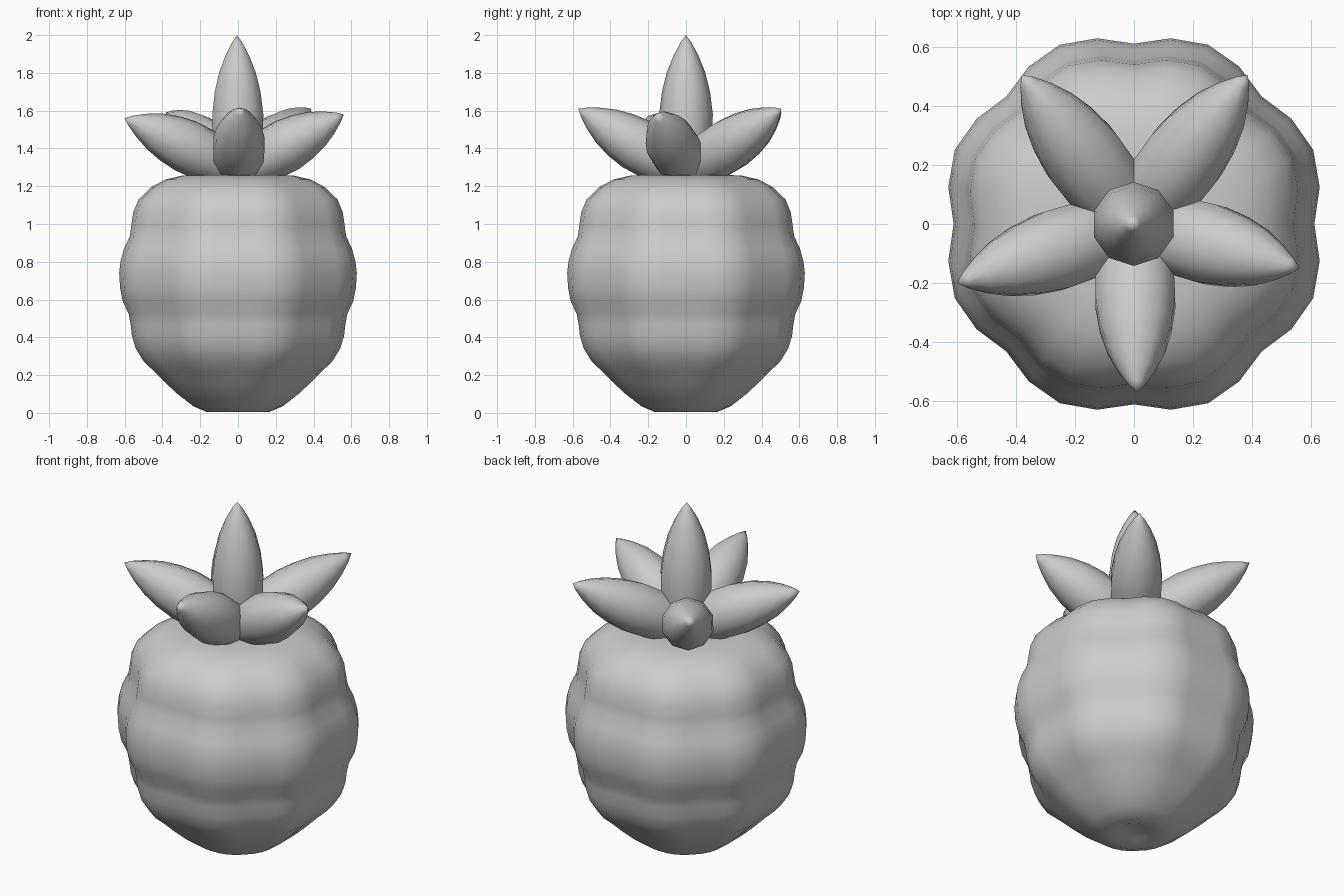
import bpy, bmesh, math
from mathutils import Vector

if "Cube" in bpy.data.objects:
    bpy.data.objects.remove(bpy.data.objects["Cube"])


def make_object(name, rings, start, end):
    """Skin a list of vertex rings and close both ends with a fan."""
    bm = bmesh.new()
    loops = [[bm.verts.new(p) for p in ring] for ring in rings]
    n = len(loops[0])
    for a, b in zip(loops, loops[1:]):
        for i in range(n):
            j = (i + 1) % n
            bm.faces.new((a[i], a[j], b[j], b[i]))
    for tip, loop in ((start, loops[0]), (end, loops[-1])):
        v = bm.verts.new(tip)
        for i in range(n):
            bm.faces.new((v, loop[i], loop[(i + 1) % n]))
    bmesh.ops.recalc_face_normals(bm, faces=bm.faces)
    for f in bm.faces:
        f.smooth = True
    me = bpy.data.meshes.new(name)
    bm.to_mesh(me)
    bm.free()
    ob = bpy.data.objects.new(name, me)
    bpy.context.collection.objects.link(ob)
    return ob


# Fruit body: stacked bulging bands, each split into eight lobes
profile = [(0.07, 0.02), (0.11, 0.004), (0.17, 0.006), (0.24, 0.035),
           (0.33, 0.10), (0.41, 0.17), (0.462, 0.22), (0.52, 0.27),
           (0.565, 0.34), (0.587, 0.41), (0.594, 0.47), (0.605, 0.525),
           (0.637, 0.59), (0.652, 0.66), (0.657, 0.74), (0.65, 0.80),
           (0.63, 0.87), (0.598, 0.935), (0.59, 0.99), (0.58, 1.06),
           (0.55, 1.13), (0.48, 1.195), (0.40, 1.235), (0.30, 1.257),
           (0.18, 1.26)]
SEG = 32
rings = []
for r, z in profile:
    depth = 0.07 * min(1, r / 0.5) ** 2
    ring = []
    for i in range(SEG):
        t = math.tau * i / SEG
        k = r * (1 - depth * (1 - abs(math.sin(4 * t)) ** 1.2))
        ring.append((k * math.cos(t), k * math.sin(t), z))
    rings.append(ring)
make_object("fruit_body", rings, (0, 0, 0.025), (0, 0, 1.26))

# Crown leaves: ten-sided spindles along a gently curved axis
SPINDLE = [(0.0, 0.10), (0.12, 0.122), (0.28, 0.139), (0.45, 0.142),
           (0.60, 0.128), (0.74, 0.102), (0.86, 0.065), (0.95, 0.028)]


def leaf(name, base, mid, tip, side):
    base, mid, tip, side = map(Vector, (base, mid, tip, side))

    def at(t):
        return base * (1 - t) ** 2 + mid * 2 * t * (1 - t) + tip * t * t

    out = []
    for t, r in SPINDLE:
        tangent = ((mid - base) * (1 - t) + (tip - mid) * t).normalized()
        up = side.cross(tangent)
        out.append([at(t) + r * (side * math.cos(a) + up * math.sin(a))
                    for a in (math.tau * (i + 0.5) / 10 for i in range(10))])
    return make_object(name, out, base, tip)


leaf("center_leaf", (0, 0, 1.24), (0, 0, 1.62), (-0.005, 0, 2.0), (1, 0, 0))

outer = [(0.385, 0.505, 1.61), (-0.38, 0.505, 1.59), (-0.60, -0.20, 1.56),
         (0.01, -0.57, 1.61), (0.56, -0.15, 1.58)]
for i, (x, y, z) in enumerate(outer):
    d = Vector((x, y, 0)).normalized()
    m = Vector((x * 0.5, y * 0.5, 1.43))
    leaf(f"outer_leaf_{i + 1}", d * 0.03 + Vector((0, 0, 1.29)), m,
         (x, y, z), (-d.y, d.x, 0))
